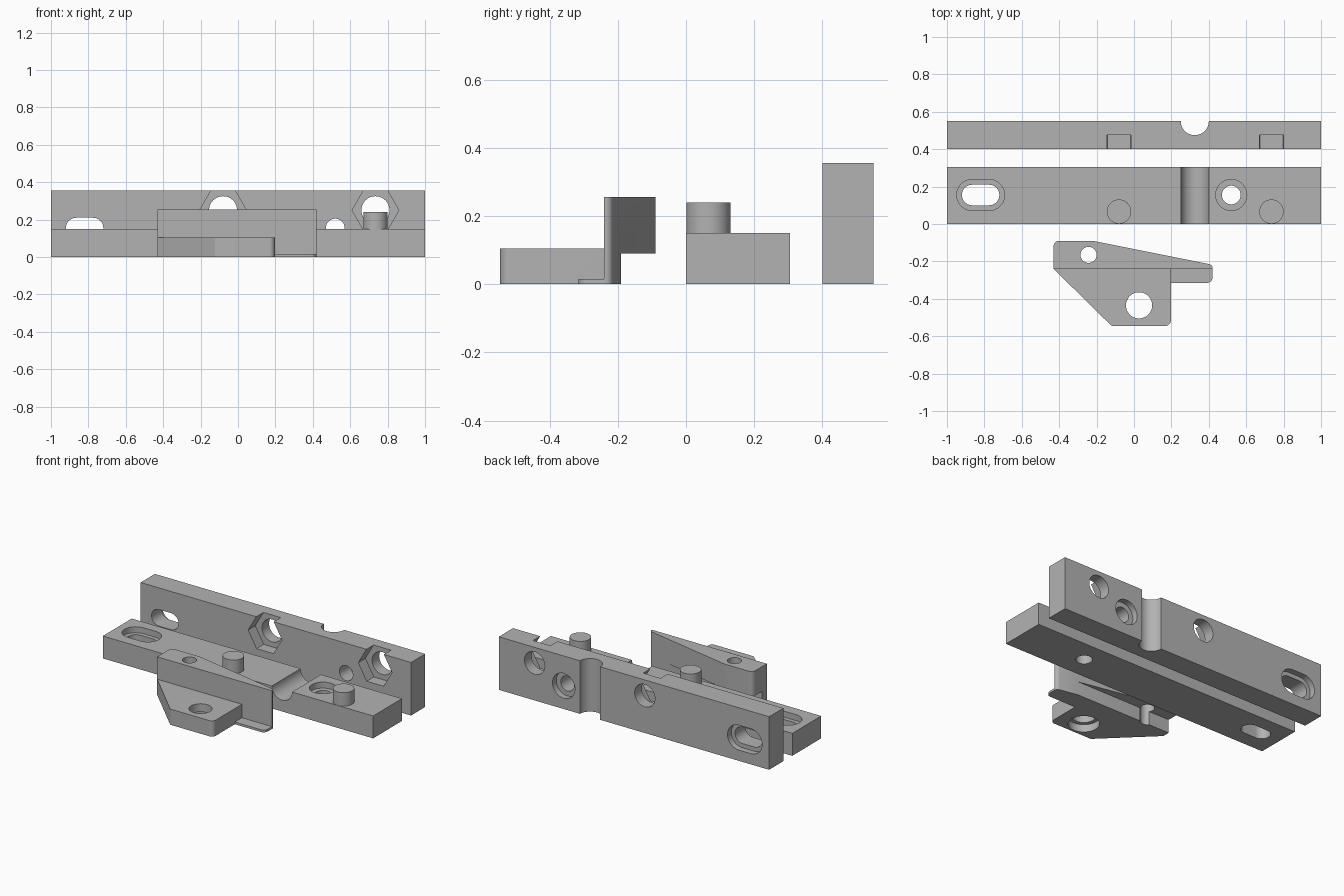
import bpy, bmesh, math
from mathutils import Vector

if "Cube" in bpy.data.objects:
    bpy.data.objects.remove(bpy.data.objects["Cube"])

grey = bpy.data.materials.new("plain grey")
grey.diffuse_color = (0.45, 0.45, 0.45, 1)
grey.use_nodes = True
grey.node_tree.nodes["Principled BSDF"].inputs["Base Color"].default_value = grey.diffuse_color


def prism(name, outline, lo, hi, axis="z"):
    """Extrude a 2D outline along z (outline is x,y) or along y (outline is x,z)."""
    place = (lambda a, b, h: (a, b, h)) if axis == "z" else (lambda a, b, h: (a, h, b))
    bm = bmesh.new()
    base = bm.faces.new([bm.verts.new(place(a, b, lo)) for a, b in outline])
    ext = bmesh.ops.extrude_face_region(bm, geom=[base])
    move = Vector(place(0, 0, hi - lo))
    bmesh.ops.translate(bm, vec=move, verts=[v for v in ext["geom"] if isinstance(v, bmesh.types.BMVert)])
    bmesh.ops.recalc_face_normals(bm, faces=bm.faces)
    mesh = bpy.data.meshes.new(name)
    bm.to_mesh(mesh)
    bm.free()
    mesh.materials.append(grey)
    obj = bpy.data.objects.new(name, mesh)
    bpy.context.collection.objects.link(obj)
    return obj


def rect(x0, x1, y0, y1):
    return [(x0, y0), (x1, y0), (x1, y1), (x0, y1)]


def circle(x, y, r, n=48):
    return [(x + r * math.cos(2 * math.pi * i / n), y + r * math.sin(2 * math.pi * i / n)) for i in range(n)]


def slot(x0, x1, y, r, n=20):
    """Long hole with round ends centred on x0 and x1."""
    pts = []
    for cx, start in ((x1, -math.pi / 2), (x0, math.pi / 2)):
        for i in range(n + 1):
            a = start + math.pi * i / n
            pts.append((cx + r * math.cos(a), y + r * math.sin(a)))
    return pts


def rounded(points, n=8):
    """Outline from (x, y, corner radius) triples."""
    out = []
    for i, (x, y, r) in enumerate(points):
        p = Vector((x, y))
        if r == 0:
            out.append((x, y))
            continue
        d0 = (Vector(points[i - 1][:2]) - p).normalized()
        d1 = (Vector(points[(i + 1) % len(points)][:2]) - p).normalized()
        half = d0.angle(d1) / 2
        c = p + (d0 + d1).normalized() * (r / math.sin(half))
        t = r / math.tan(half)
        v0, v1 = p + d0 * t - c, p + d1 * t - c
        for k in range(n + 1):
            s = k / n
            q = c + (v0 * (1 - s) + v1 * s).normalized() * r
            out.append((q.x, q.y))
    return out


def combine(obj, others, operation="DIFFERENCE"):
    bpy.context.view_layer.objects.active = obj
    for other in others:
        mod = obj.modifiers.new("combine", "BOOLEAN")
        mod.operation, mod.solver, mod.object = operation, "EXACT", other
        bpy.ops.object.modifier_apply(modifier=mod.name)
        bpy.data.objects.remove(other)


def smooth(obj):
    bpy.ops.object.select_all(action="DESELECT")
    obj.select_set(True)
    bpy.context.view_layer.objects.active = obj
    bpy.ops.object.shade_smooth_by_angle(angle=math.radians(25))


PIN_X = (-0.08, 0.735)
MID = 0.155      # height of the screw holes on each bar
GROOVE_X = 0.325


def screw_cutters(lo, hi, bore_lo, bore_hi, axis):
    """Round hole and long hole, both with a shallow counterbore."""
    return [
        prism("cutter", circle(0.52, MID, 0.05), lo, hi, axis),
        prism("cutter", circle(0.52, MID, 0.083), bore_lo, bore_hi, axis),
        prism("cutter", slot(-0.865, -0.775, MID, 0.055), lo, hi, axis),
        prism("cutter", slot(-0.865, -0.775, MID, 0.083), bore_lo, bore_hi, axis),
    ]


# Upright rear bar with nut pockets, screw holes and a half-round groove
rear = prism("rear_bar", rect(-1, 1, 0.40, 0.55), 0, 0.355)
cuts = screw_cutters(0.3, 0.6, 0.51, 0.6, "y")
cuts.append(prism("cutter", circle(GROOVE_X, 0.55, 0.075), -0.1, 0.5))
for x in PIN_X:
    cuts.append(prism("cutter", circle(x, 0.25, 0.125, 6), 0.35, 0.475, "y"))
    cuts.append(prism("cutter", circle(x, 0.25, 0.075), 0.3, 0.6, "y"))
combine(rear, cuts)
smooth(rear)

# Flat bar with matching holes, groove and two pins
flat = prism("flat_bar", rect(-1, 1, 0, 0.305), 0, 0.15)
cuts = screw_cutters(-0.1, 0.3, 0.11, 0.3, "z")
cuts.append(prism("cutter", circle(GROOVE_X, 0.15, 0.075), -0.1, 0.5, "y"))
combine(flat, cuts)
smooth(flat)
for x in PIN_X:
    smooth(prism("locating_pin", circle(x, 0.066, 0.065), 0.14, 0.24))

# Bracket: wedge wall with an undercut behind, front tab and thin foot
bracket = prism("bracket", rounded([
    (-0.43, -0.24, 0), (0.42, -0.24, 0), (0.42, -0.218, 0.022),
    (-0.22, -0.09, 0.12), (-0.43, -0.09, 0.03)]), 0, 0.255)
combine(bracket, [
    prism("cutter", rect(-0.6, 0.6, -0.19, 0.1), -0.1, 0.09),
    prism("cutter", circle(-0.243, -0.165, 0.043), -0.1, 0.4)])
tab = prism("tab", rounded([
    (-0.43, -0.24, 0), (-0.12, -0.545, 0.02), (0.197, -0.545, 0.03), (0.197, -0.24, 0)]), 0, 0.105)
combine(tab, [
    prism("cutter", circle(0.027, -0.435, 0.07), -0.1, 0.3),
    prism("cutter", circle(0.027, -0.435, 0.095), -0.1, 0.05)])
foot = prism("foot", rounded([
    (0.18, -0.24, 0), (0.18, -0.315, 0), (0.42, -0.315, 0.03), (0.42, -0.24, 0)]), 0, 0.015)
combine(bracket, [tab, foot], "UNION")
smooth(bracket)
